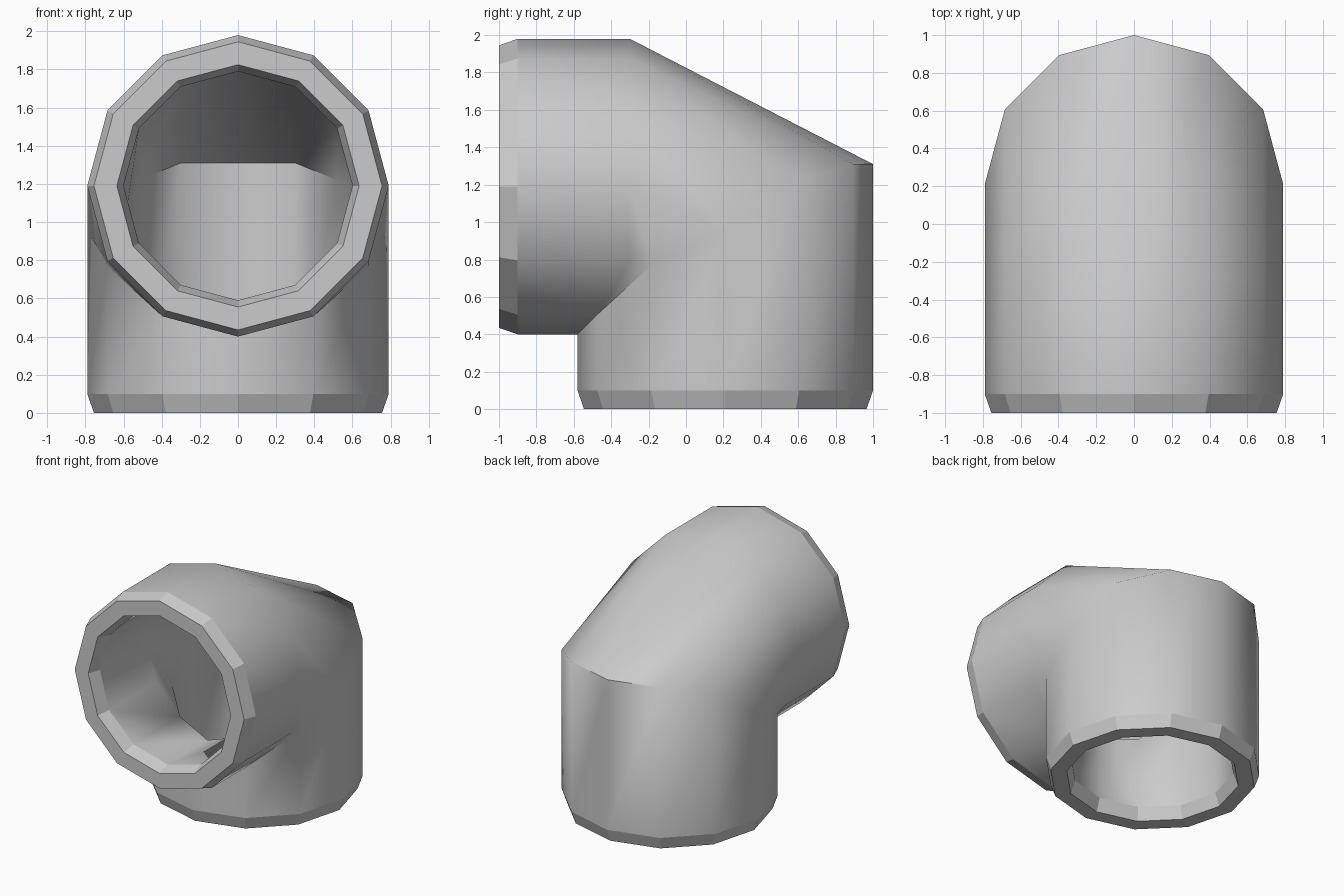
import bpy, bmesh
from math import sin, cos, pi, radians

if "Cube" in bpy.data.objects:
    bpy.data.objects.remove(bpy.data.objects["Cube"])

SIDES = 12
R_OUT, R_IN = 0.79, 0.60          # wall radii
LIP_OUT, LIP_IN = 0.755, 0.635    # radii at the flat rims
CY, CZ = 0.21, 1.19               # axis of the upright leg (y) and of the level leg (z)
BEND_Z = [1.31, 1.31, 1.22, 0.95, 0.77, 0.77, 0.40]   # end of upright leg, crown to throat

bm = bmesh.new()


def ring(place):
    """One 12-sided ring; place(k, x, c) gives the (y, z) of each corner."""
    out = []
    for i in range(SIDES):
        k = min(i, SIDES - i)
        a = 2 * pi * i / SIDES
        out.append(bm.verts.new(place(k, sin(a), cos(a))))
    return out


def level(r, y):
    return ring(lambda k, s, c: (r * s, min(y, CY + r * c), CZ + r * c))


def upright(r, z):
    return ring(lambda k, s, c: (r * s, CY + r * c, z))


def bend(r):
    return ring(lambda k, s, c: (r * s, CY + r * c, min(BEND_Z[k], CZ + r * c)))


# Closed run of rings: outside wall, bottom rim, inside wall, front rim
rings = [
    level(LIP_OUT, -1.0), level(R_OUT, -0.9), level(R_OUT, -0.3),
    bend(R_OUT), upright(R_OUT, 0.1), upright(LIP_OUT, 0.0),
    upright(LIP_IN, 0.0), upright(R_IN, 0.1), bend(R_IN),
    level(R_IN, -0.3), level(R_IN, -0.9), level(LIP_IN, -1.0),
]
smooth_strips = {1, 2, 3, 7, 8, 9}

for n, a in enumerate(rings):
    b = rings[(n + 1) % len(rings)]
    for i in range(SIDES):
        j = (i + 1) % SIDES
        f = bm.faces.new((a[i], a[j], b[j], b[i]))
        f.smooth = n in smooth_strips

# Merge the mitred throat where both legs meet in one corner
bmesh.ops.remove_doubles(bm, verts=bm.verts, dist=0.02)
bmesh.ops.recalc_face_normals(bm, faces=bm.faces)

# Hard edges at the rims and in the throat crease
for e in bm.edges:
    if len(e.link_faces) == 2:
        f, g = e.link_faces
        if f.smooth != g.smooth or f.normal.angle(g.normal, 0) > radians(50):
            e.smooth = False

mesh = bpy.data.meshes.new("pipe_elbow")
bm.to_mesh(mesh)
bm.free()
bpy.context.collection.objects.link(bpy.data.objects.new("pipe_elbow", mesh))
